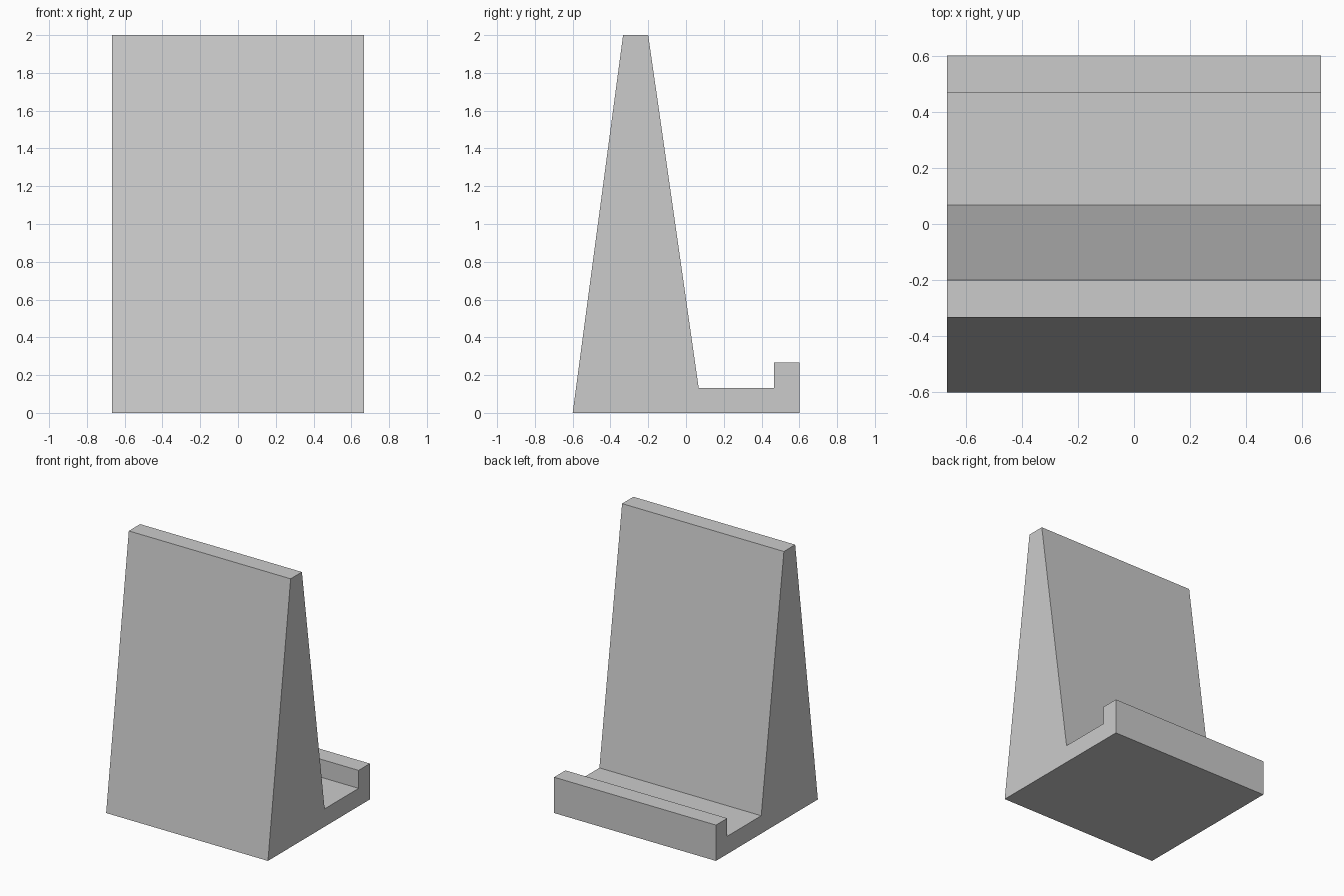
import bpy
import bmesh

cube = bpy.data.objects.get("Cube")
if cube:
    bpy.data.objects.remove(cube, do_unlink=True)

HALF_WIDTH = 0.667

# Plain grey material
grey = bpy.data.materials.new("light_grey")
grey.use_nodes = True
colour = (0.6, 0.6, 0.6, 1.0)
grey.diffuse_color = colour
grey.node_tree.nodes["Principled BSDF"].inputs["Base Color"].default_value = colour

# Side profile (y, z): base, retaining lip, tray floor, tapered backrest
profile = [
    (-0.6, 0), (0.6, 0),
    (0.6, 0.267), (0.467, 0.267),
    (0.467, 0.133), (0.067, 0.133),
    (-0.2, 2), (-0.333, 2),
]

# Extrude the profile across the full width
bm = bmesh.new()
side = bm.faces.new([bm.verts.new((-HALF_WIDTH, y, z)) for y, z in profile])
extruded = bmesh.ops.extrude_face_region(bm, geom=[side], use_keep_orig=True)
moved = [v for v in extruded["geom"] if isinstance(v, bmesh.types.BMVert)]
bmesh.ops.translate(bm, verts=moved, vec=(2 * HALF_WIDTH, 0, 0))
bmesh.ops.recalc_face_normals(bm, faces=bm.faces)

mesh = bpy.data.meshes.new("stand")
bm.to_mesh(mesh)
bm.free()
mesh.materials.append(grey)
stand = bpy.data.objects.new("stand", mesh)
bpy.context.collection.objects.link(stand)
